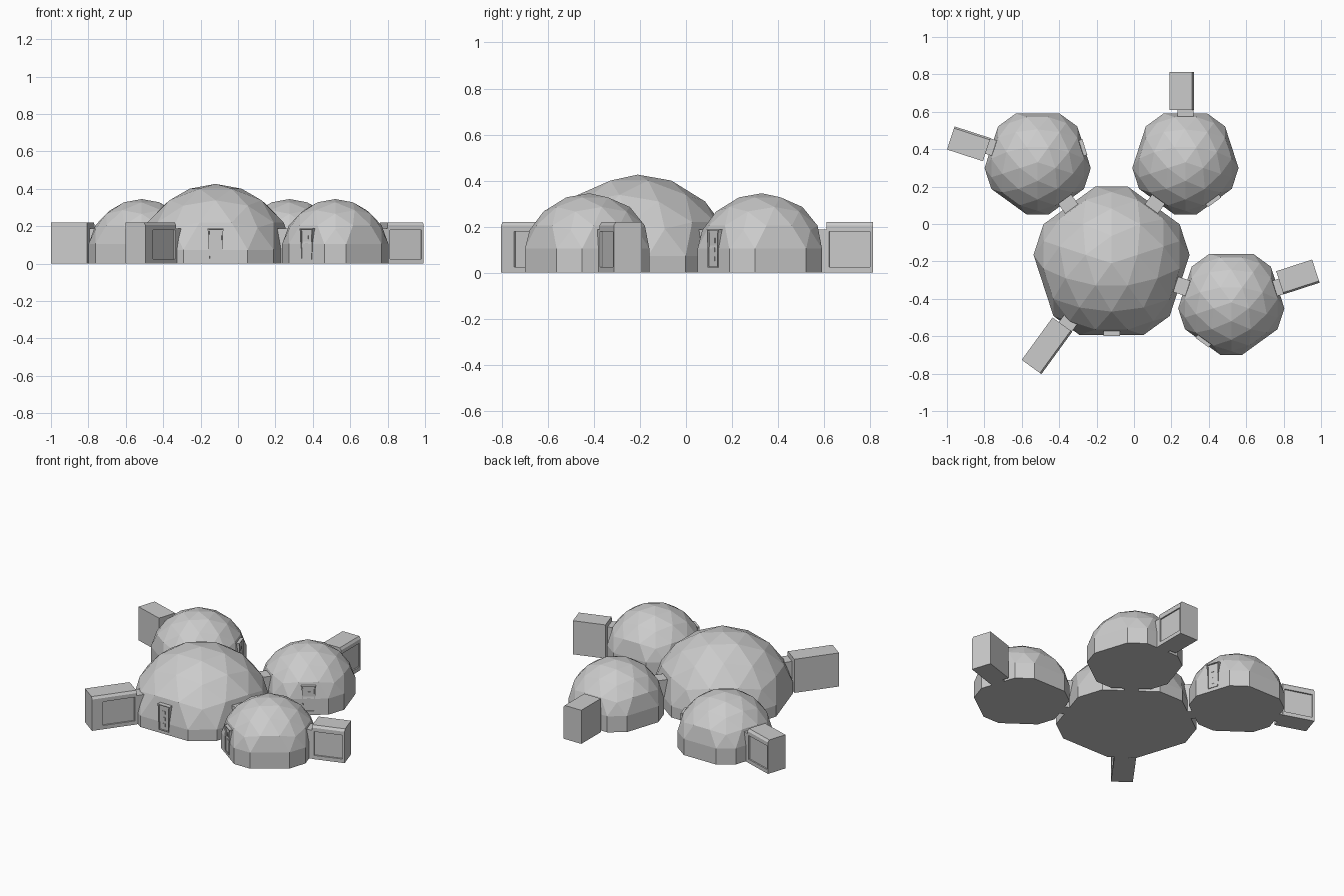
import bpy, bmesh
from math import radians, sin, cos, atan2, degrees
from mathutils import Vector, Matrix

if "Cube" in bpy.data.objects:
    bpy.data.objects.remove(bpy.data.objects["Cube"])


def finish(bm, name, center=(0, 0), angle=0):
    """Turn a bmesh into an object; local +x points along 'angle'."""
    bmesh.ops.recalc_face_normals(bm, faces=bm.faces)
    mesh = bpy.data.meshes.new(name)
    bm.to_mesh(mesh)
    bm.free()
    ob = bpy.data.objects.new(name, mesh)
    ob.location = (center[0], center[1], 0)
    ob.rotation_euler.z = radians(angle)
    bpy.context.collection.objects.link(ob)
    return ob


def prism(profile, x0, x1):
    """Extrude a (y, z) profile along local x."""
    bm = bmesh.new()
    f = bm.faces.new([bm.verts.new((x0, y, z)) for y, z in profile])
    ext = bmesh.ops.extrude_face_region(bm, geom=[f])
    vs = [v for v in ext["geom"] if isinstance(v, bmesh.types.BMVert)]
    bmesh.ops.translate(bm, verts=vs, vec=(x1 - x0, 0, 0))
    bmesh.ops.recalc_face_normals(bm, faces=bm.faces)
    return bm


def rect(y0, y1, z0, z1):
    return [(y0, z0), (y1, z0), (y1, z1), (y0, z1)]


# Geodesic dome: third-frequency sphere cap with five flattened faces and a wall
def dome(name, center, R, zc, flat):
    def on_ring(z, a):
        r = (1 - z * z) ** 0.5
        return Vector((r * cos(radians(a)), r * sin(radians(a)), z))
    h = 5 ** -0.5
    P = Vector((0, 0, 1))
    pts, low = [P], []
    for k in range(5):
        a = flat + 36 + 72 * k
        A, B = on_ring(h, a), on_ring(h, a + 72)
        pts += [2 * P + A, P + 2 * A, A, P + A + B, 2 * A + B, A + 2 * B]
        low += [2 * A + on_ring(-h, a + s) for s in (-36, 36)]
    bm = bmesh.new()
    for p in pts + low:
        bm.verts.new(p.normalized() * R + Vector((0, 0, zc)))
    for p in low:
        q = p.normalized() * R
        bm.verts.new((q.x, q.y, 0))
    bmesh.ops.convex_hull(bm, input=bm.verts)
    bmesh.ops.dissolve_limit(bm, angle_limit=radians(0.5), verts=bm.verts, edges=bm.edges)
    finish(bm, name, center)


# Entrance block with a chamfered, panelled side and a narrow neck
def airlock(name, center, angle, x0, x1, side, panel_end, neck_in):
    y_in, y_out = 0.045 * side, -0.085 * side
    prof = [(y_out, 0), (y_in, 0), (y_in, 0.205), (y_in - 0.01 * side, 0.22), (y_out, 0.22)]
    bm = prism(prof, x0, x1)
    a, b = x0 + 0.012, x1 - panel_end
    for co, no in (((a, 0, 0), (1, 0, 0)), ((b, 0, 0), (1, 0, 0)),
                   ((0, 0, 0.025), (0, 0, 1)), ((0, 0, 0.18), (0, 0, 1))):
        bmesh.ops.bisect_plane(bm, geom=bm.verts[:] + bm.edges[:] + bm.faces[:],
                               plane_co=co, plane_no=no)
    bm.normal_update()
    panel = []
    for f in bm.faces:
        c = f.calc_center_median()
        if f.normal.y * side > 0.9 and a < c.x < b and 0.03 < c.z < 0.17:
            panel.append(f)
    bmesh.ops.inset_region(bm, faces=panel, thickness=0.001, depth=-0.008)
    finish(bm, name, center, angle)
    finish(prism(rect(-0.043, 0.043, 0, 0.188), neck_in, x0 + 0.01), name + "_neck", center, angle)


# Flared door frame with recessed leaf and three small square panes
def door(name, center, angle, r):
    bm = prism([(-0.036, 0.022), (0.036, 0.022), (0.041, 0.172), (0.044, 0.188),
                (-0.044, 0.188), (-0.041, 0.172)], r - 0.06, r + 0.004)
    front = [f for f in bm.faces if f.normal.x > 0.9]
    bmesh.ops.inset_region(bm, faces=front, thickness=0.007)
    bm.normal_update()
    bmesh.ops.inset_region(bm, faces=front, thickness=0.0005, depth=-0.007)
    finish(bm, name, center, angle)
    for i, z in enumerate((0.06, 0.1, 0.14)):
        finish(prism(rect(-0.01, 0.01, z - 0.01, z + 0.01), r - 0.006, r),
               f"{name}_pane_{i}", center, angle)


main = (-0.12, -0.21)
dome("main_dome", main, 0.426, 0.0, -90)
airlock("main_airlock", main, 234, 0.42, 0.70, 1, 0.07, 0.33)
door("main_door", main, -90, 0.386)

# Satellite domes: centre, airlock direction, door direction, mirrored side
for name, c, lock, door_dir in (("back_left", (-0.515, 0.33), 162, 18),
                                ("back_right", (0.275, 0.33), 90, -54),
                                ("front_right", (0.52, -0.42), 18, 234)):
    dome(name + "_dome", c, 0.29, 0.055, 90)
    airlock(name + "_airlock", c, lock, 0.28, 0.482, -1, 0.012, 0.23)
    door(name + "_door", c, door_dir, 0.261)
    # passage linking the satellite to the main dome
    d = Vector(c) - Vector(main)
    finish(prism(rect(-0.043, 0.043, 0, 0.188), 0.34, d.length - 0.23),
           name + "_passage", main, degrees(atan2(d.y, d.x)))
